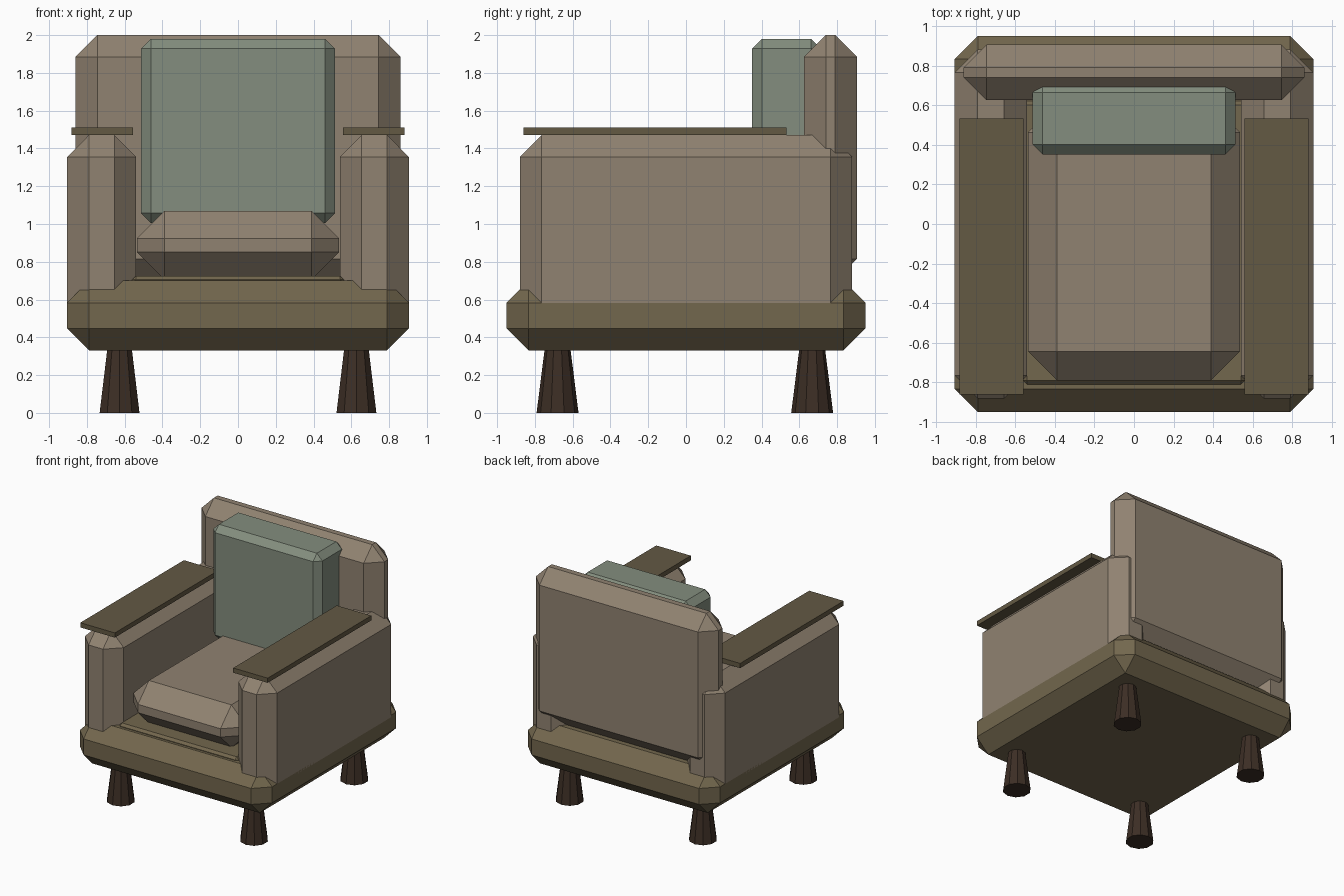
import bpy, bmesh
from mathutils import Matrix, Vector

if "Cube" in bpy.data.objects:
    bpy.data.objects.remove(bpy.data.objects["Cube"])


def material(name, r, g, b):
    m = bpy.data.materials.new(name)
    m.diffuse_color = (r, g, b, 1)
    m.use_nodes = True
    m.node_tree.nodes["Principled BSDF"].inputs["Base Color"].default_value = m.diffuse_color
    return m


FABRIC = material("taupe_fabric", 0.28, 0.225, 0.165)
OLIVE = material("olive_frame", 0.17, 0.135, 0.075)
WOOD = material("armrest_wood", 0.125, 0.1, 0.057)
GREEN = material("green_pillow", 0.23, 0.27, 0.21)
DARK = material("dark_leg_wood", 0.045, 0.027, 0.018)


def finish(name, bm, mat):
    me = bpy.data.meshes.new(name)
    bm.to_mesh(me)
    bm.free()
    me.materials.append(mat)
    bpy.context.collection.objects.link(bpy.data.objects.new(name, me))


def box(name, lo, hi, bevel, mat):
    """Box between two corners with single-segment chamfered edges."""
    lo, hi = Vector(lo), Vector(hi)
    bm = bmesh.new()
    bmesh.ops.create_cube(bm, size=1, matrix=Matrix.Translation((lo + hi) / 2)
                          @ Matrix.Diagonal((hi - lo).to_4d()))
    if bevel:
        bmesh.ops.bevel(bm, geom=bm.edges[:], offset=bevel, segments=1,
                        profile=0.5, affect='EDGES')
    finish(name, bm, mat)


def leg(name, x, y):
    bm = bmesh.new()
    bmesh.ops.create_cone(bm, cap_ends=True, segments=10, radius1=0.111, radius2=0.068,
                          depth=0.34, matrix=Matrix.Translation((x, y, 0.17)))
    finish(name, bm, DARK)


# Base frame and the thin deck under the cushion
box("base", (-0.905, -0.95, 0.33), (0.905, 0.95, 0.70), 0.117, OLIVE)
box("seat_deck", (-0.56, -0.81, 0.60), (0.56, 0.62, 0.725), 0.02, OLIVE)

# Seat cushion, backrest and loose pillow
box("seat_cushion", (-0.535, -0.79, 0.705), (0.535, 0.61, 1.07), 0.147, FABRIC)
box("backrest", (-0.86, 0.625, 0.70), (0.86, 0.905, 2.0), 0.115, FABRIC)
box("back_pillow", (-0.513, 0.35, 1.005), (0.513, 0.715, 1.98), 0.052, GREEN)

# Arms with flat wooden rests
for side, s in (("left", -1), ("right", 1)):
    xs = sorted((0.54 * s, 0.905 * s))
    box(side + "_arm", (xs[0], -0.88, 0.45), (xs[1], 0.88, 1.47), 0.115, FABRIC)
    xs = sorted((0.557 * s, 0.882 * s))
    box(side + "_armrest", (xs[0], -0.86, 1.472), (xs[1], 0.532, 1.512), 0, WOOD)
    # Tapered legs
    leg("front_leg_" + side, 0.627 * s, -0.68)
    leg("back_leg_" + side, 0.627 * s, 0.668)
